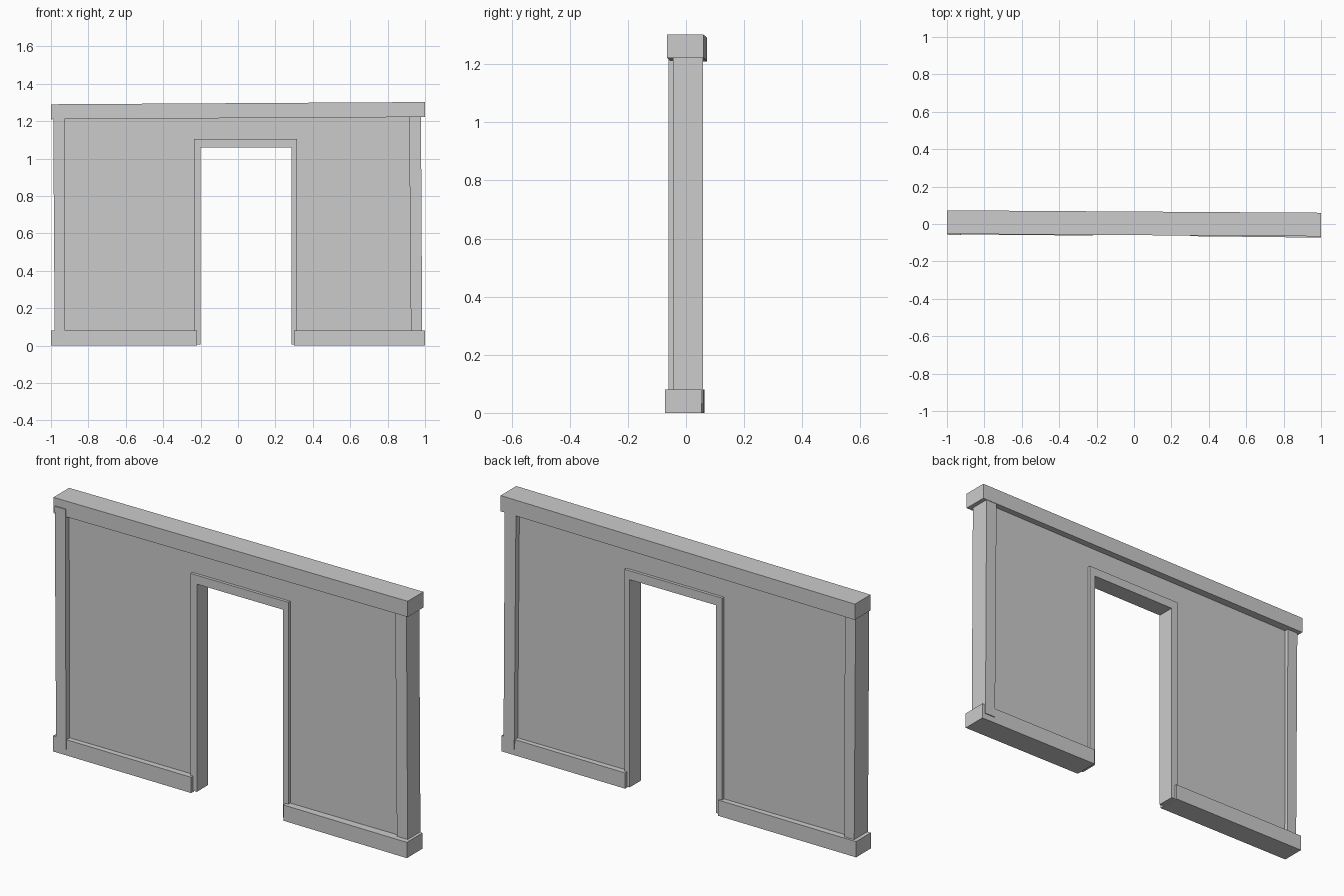
import bpy
import bmesh

cube = bpy.data.objects.get("Cube")
if cube:
    bpy.data.objects.remove(cube, do_unlink=True)

GREY = (0.6, 0.6, 0.6, 1.0)
mat = bpy.data.materials.new("plain grey")
mat.use_nodes = True
mat.diffuse_color = GREY
mat.node_tree.nodes["Principled BSDF"].inputs["Base Color"].default_value = GREY


def prism(name, near, far):
    """Solid between two matching outlines."""
    bm = bmesh.new()
    a = [bm.verts.new(p) for p in near]
    b = [bm.verts.new(p) for p in far]
    bm.faces.new(a)
    bm.faces.new(b[::-1])
    for i in range(len(a)):
        j = (i + 1) % len(a)
        bm.faces.new((a[j], a[i], b[i], b[j]))
    bmesh.ops.recalc_face_normals(bm, faces=bm.faces)
    mesh = bpy.data.meshes.new(name)
    bm.to_mesh(mesh)
    bm.free()
    mesh.materials.append(mat)
    obj = bpy.data.objects.new(name, mesh)
    bpy.context.collection.objects.link(obj)
    return obj


def slab(name, outline, y0, y1):
    """Front outline in x and z, extruded through y."""
    return prism(name, [(x, y0, z) for x, z in outline], [(x, y1, z) for x, z in outline])


def beam(name, x0, x1, start, end, height):
    """Slightly skewed timber along x; each end is (y front, y back, z bottom)."""
    def section(x, e):
        y0, y1, z = e
        return [(x, y0, z), (x, y1, z), (x, y1, z + height), (x, y0, z + height)]
    return prism(name, section(x0, start), section(x1, end))


def arch(left, right, top, inner_left, inner_right, inner_top, bottom):
    return [(left, bottom), (left, top), (right, top), (right, bottom),
            (inner_right, bottom), (inner_right, inner_top),
            (inner_left, inner_top), (inner_left, bottom)]


# Recessed wall panel and the raised door surround
slab("wall_panel", arch(-0.96, 0.96, 1.25, -0.22, 0.3, 1.08, 0.02), -0.03, 0.03)
slab("door_frame", arch(-0.235, 0.315, 1.105, -0.2, 0.285, 1.06, 0.005), -0.045, 0.045)

# Corner posts, leaning a little
slab("right_post", [(-0.98, 0.03), (-0.925, 0.03), (-0.928, 1.25), (-0.988, 1.25)], -0.06, 0.05)
slab("left_post", [(0.925, 0.03), (0.985, 0.03), (0.978, 1.25), (0.915, 1.25)], -0.045, 0.058)

# Base boards and top beam
beam("right_base", -1, -0.22, (-0.055, 0.063, 0), (-0.062, 0.056, 0), 0.08)
beam("left_base", 0.3, 1, (-0.065, 0.06, 0), (-0.073, 0.053, 0), 0.08)
beam("top_beam", -1, 1, (-0.053, 0.073, 1.21), (-0.066, 0.06, 1.222), 0.08)
